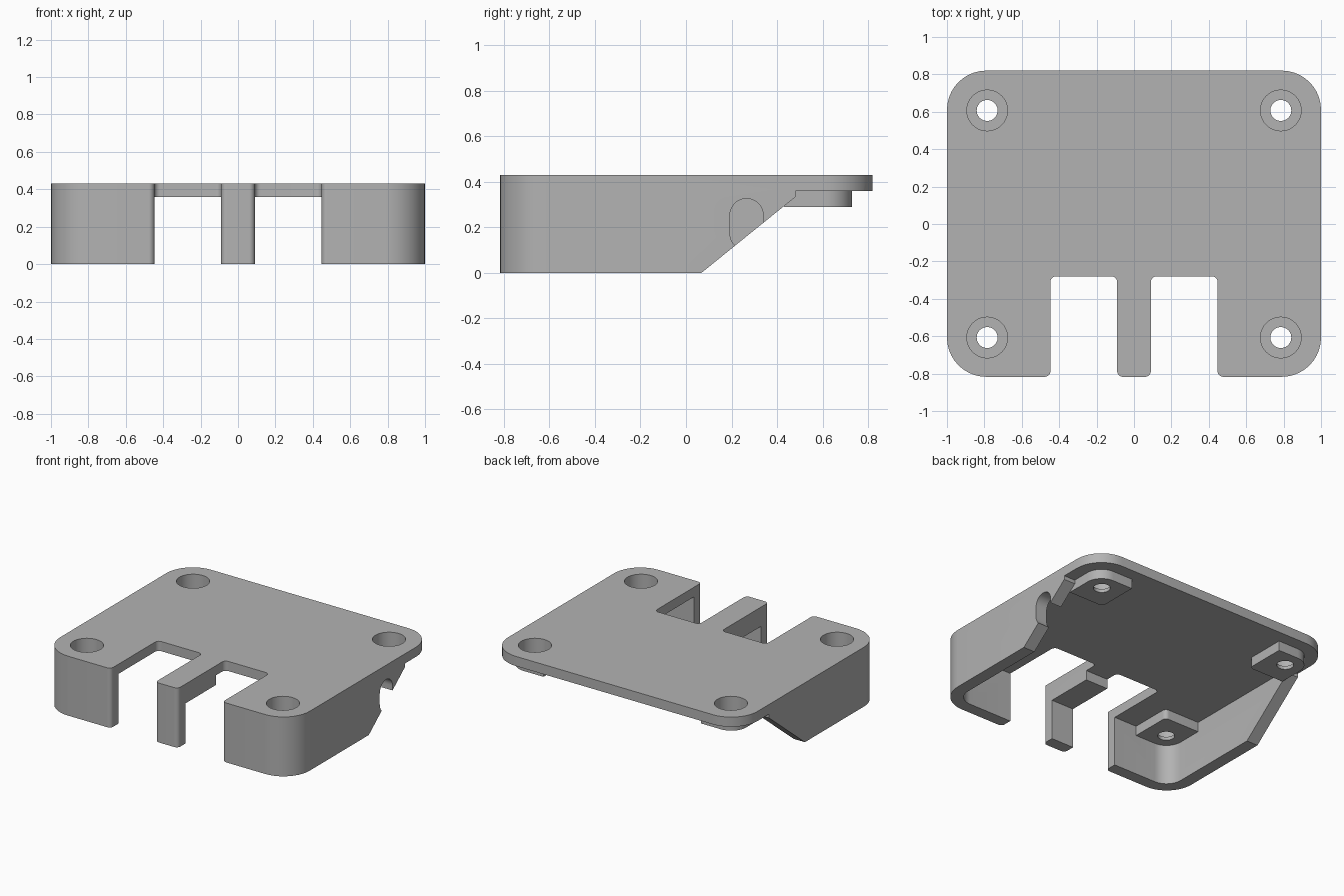
import bpy, bmesh, math
from mathutils import Vector

if "Cube" in bpy.data.objects:
    bpy.data.objects.remove(bpy.data.objects["Cube"], do_unlink=True)

TOP, UNDER, PAD = 0.43, 0.36, 0.29   # plate top, plate underside, pad underside
HX, HY = 0.785, 0.607                # screw hole position


def rounded(corners, segments=10):
    """Turn (x, y, radius) corners into an outline with arcs."""
    pts = []
    for i, (x, y, r) in enumerate(corners):
        c = Vector((x, y))
        if r == 0:
            pts.append(c)
            continue
        a = (Vector(corners[i - 1][:2]) - c).normalized()
        b = (Vector(corners[(i + 1) % len(corners)][:2]) - c).normalized()
        center = c + (a + b) * r
        for k in range(segments + 1):
            t = k / segments * math.pi / 2
            pts.append(center - b * r * math.cos(t) - a * r * math.sin(t))
    return pts


def prism(name, pts, lo, hi, axis="z"):
    """Extrude an outline along z, or a (y, z) outline along x."""
    bm = bmesh.new()
    place = (lambda p: (p[0], p[1], lo)) if axis == "z" else (lambda p: (lo, p[0], p[1]))
    face = bm.faces.new([bm.verts.new(place(p)) for p in pts])
    ext = bmesh.ops.extrude_face_region(bm, geom=[face])
    move = (0, 0, hi - lo) if axis == "z" else (hi - lo, 0, 0)
    bmesh.ops.translate(bm, vec=move, verts=[v for v in ext["geom"] if isinstance(v, bmesh.types.BMVert)])
    bmesh.ops.recalc_face_normals(bm, faces=bm.faces)
    mesh = bpy.data.meshes.new(name)
    bm.to_mesh(mesh)
    bm.free()
    ob = bpy.data.objects.new(name, mesh)
    bpy.context.collection.objects.link(ob)
    return ob


def box_outline(x0, x1, y0, y1, r=(0, 0, 0, 0)):
    return rounded([(x0, y0, r[0]), (x1, y0, r[1]), (x1, y1, r[2]), (x0, y1, r[3])])


def disc(x, y, r, n=40):
    return [(x + r * math.cos(2 * math.pi * k / n), y + r * math.sin(2 * math.pi * k / n)) for k in range(n)]


def cut(target, cutter):
    mod = target.modifiers.new("cut", "BOOLEAN")
    mod.operation, mod.solver, mod.object = "DIFFERENCE", "EXACT", cutter
    bpy.context.view_layer.objects.active = target
    bpy.ops.object.modifier_apply(modifier=mod.name)
    bpy.data.objects.remove(cutter, do_unlink=True)


# Outer body: rounded rectangle with two open slots at the front
half = [(0.09, -0.817, 0.03), (0.09, -0.28, 0.03), (0.447, -0.28, 0.03),
        (0.447, -0.817, 0.03), (1, -0.817, 0.21), (1, 0.82, 0.21)]
outline = half + [(-x, y, r) for x, y, r in reversed(half)]
cover = prism("cover_plate", rounded(outline), 0, TOP)


def pad(sx, sy):
    """Screw pad that stays solid; front pads run into the walls."""
    grow = 0.04 if sy < 0 else 0
    xs = sorted((sx * 0.63, sx * (0.91 + grow)))
    ys = sorted((sy * 0.43, sy * (0.73 + grow)))
    radii = []
    for x, y in ((0, 0), (1, 0), (1, 1), (0, 1)):
        outer = abs(xs[x]) > 0.8 and abs(ys[y]) > 0.6
        inner = abs(xs[x]) < 0.8 and abs(ys[y]) < 0.6
        radii.append(0.12 + grow if outer else 0.03 if inner else 0)
    return prism("pad", box_outline(*xs, *ys, radii), PAD, TOP + 0.1)


# Cavity below the plate, leaving the pads and the rib behind the middle tab
cavity = prism("cavity", box_outline(-0.91, 0.91, -0.73, 1, (0.12, 0.12, 0, 0)), -0.1, UNDER)
cut(cavity, prism("rib", box_outline(-0.1, 0.1, -0.8, -0.38), PAD, TOP + 0.1))

# Sloped rear end of the side walls
slope = [(-0.055, -0.1), (1, -0.1), (1, UNDER), (0.48, UNDER), (0.48, 0.333), (0.068, 0)]
wedge = prism("wedge", slope, -1.2, 1.2, axis="x")
for sx in (-1, 1):
    for sy in (-1, 1):
        cut(cavity, pad(sx, sy))
    cut(wedge, pad(sx, 1))
cut(cover, cavity)
cut(cover, wedge)

# Cable opening in the left side wall
slot = box_outline(0.193, 0.339, 0.1, 0.326, (0.0729,) * 4)
cut(cover, prism("cable_opening", slot, 0.8, 1.2, axis="x"))

# Countersunk screw holes
for sx in (-1, 1):
    for sy in (-1, 1):
        cut(cover, prism("counterbore", disc(sx * HX, sy * HY, 0.109), 0.315, 0.6))
        cut(cover, prism("screw_hole", disc(sx * HX, sy * HY, 0.056), 0.1, 0.6))

# Single grey material
grey = bpy.data.materials.new("grey_plastic")
grey.use_nodes = True
color = (0.45, 0.45, 0.45, 1)
grey.diffuse_color = color
grey.node_tree.nodes["Principled BSDF"].inputs["Base Color"].default_value = color
cover.data.materials.clear()
cover.data.materials.append(grey)
for p in cover.data.polygons:
    p.material_index = 0

bpy.ops.object.select_all(action="DESELECT")
cover.select_set(True)
bpy.context.view_layer.objects.active = cover
bpy.ops.object.shade_smooth_by_angle(angle=math.radians(30))
